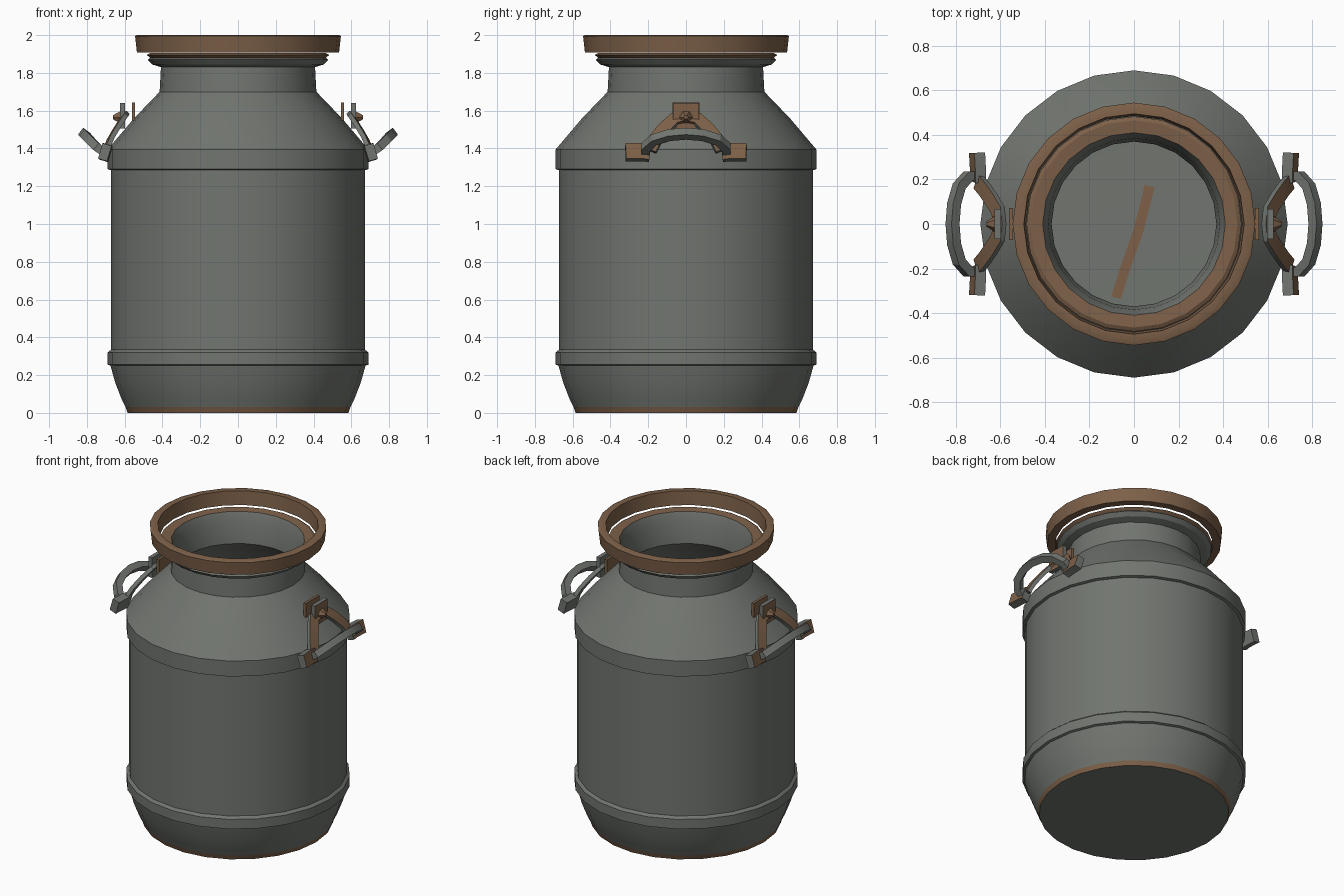
import bpy, bmesh, math
from mathutils import Vector

if "Cube" in bpy.data.objects:
    bpy.data.objects.remove(bpy.data.objects["Cube"], do_unlink=True)


def make_material(name, rgb):
    mat = bpy.data.materials.new(name)
    mat.use_nodes = True
    mat.diffuse_color = (*rgb, 1)
    mat.node_tree.nodes["Principled BSDF"].inputs["Base Color"].default_value = (*rgb, 1)
    return mat


STEEL = make_material("dull steel", (0.165, 0.178, 0.16))
RUST = make_material("rust brown", (0.205, 0.118, 0.066))
SIDES = 24


def finish(name, bm, mats, rule=None, angle=28):
    """Turn a bmesh into a named object; rule(face) picks the material slot."""
    bmesh.ops.recalc_face_normals(bm, faces=bm.faces[:])
    if rule:
        for f in bm.faces:
            f.material_index = rule(f)
    mesh = bpy.data.meshes.new(name)
    bm.to_mesh(mesh)
    bm.free()
    for m in mats:
        mesh.materials.append(m)
    obj = bpy.data.objects.new(name, mesh)
    bpy.context.collection.objects.link(obj)
    bpy.ops.object.select_all(action="DESELECT")
    bpy.context.view_layer.objects.active = obj
    obj.select_set(True)
    bpy.ops.object.shade_smooth_by_angle(angle=math.radians(angle))
    return obj


def lathe(name, profile, mats, rule=None, closed=False):
    """Spin an (r, z) profile round the z axis."""
    bm = bmesh.new()
    verts = [bm.verts.new((r, 0, z)) for r, z in profile]
    pairs = list(zip(verts, verts[1:] + verts[:1]))
    edges = [bm.edges.new(p) for p in (pairs if closed else pairs[:-1])]
    bmesh.ops.spin(bm, geom=verts + edges, cent=(0, 0, 0), axis=(0, 0, 1),
                   angle=math.tau, steps=SIDES, use_duplicate=False)
    bmesh.ops.remove_doubles(bm, verts=bm.verts[:], dist=0.0005)
    return finish(name, bm, mats, rule)


def sweep(name, points, width, depth, facing, mats, rule=None):
    """Carry a rectangular bar along a path; facing is its flat side."""
    bm = bmesh.new()
    pts = [Vector(p) for p in points]
    rings = []
    for i, p in enumerate(pts):
        t = (pts[min(i + 1, len(pts) - 1)] - pts[max(i - 1, 0)]).normalized()
        side = t.cross(Vector(facing)).normalized()
        up = side.cross(t)
        rings.append([bm.verts.new(p + side * a * width / 2 + up * b * depth / 2)
                      for a, b in ((-1, -1), (1, -1), (1, 1), (-1, 1))])
    for a, b in zip(rings, rings[1:]):
        for k in range(4):
            bm.faces.new((a[k], a[(k + 1) % 4], b[(k + 1) % 4], b[k]))
    bm.faces.new(rings[0])
    bm.faces.new(rings[-1])
    return finish(name, bm, mats, rule)


def box(name, centre, size, mats, rule=None):
    bm = bmesh.new()
    bmesh.ops.create_cube(bm, size=1)
    for v in bm.verts:
        v.co = Vector(c + s * q for c, s, q in zip(centre, size, v.co))
    return finish(name, bm, mats, rule)


# Churn shell: base, lower hoop, barrel, upper hoop, shoulder, neck and mouth
shell = [(0, 0), (0.585, 0), (0.595, 0.03), (0.615, 0.07), (0.65, 0.16), (0.675, 0.25),
         (0.69, 0.255), (0.69, 0.32), (0.672, 0.335), (0.672, 1.285),
         (0.69, 1.29), (0.69, 1.395), (0.66, 1.43), (0.55, 1.56), (0.415, 1.70),
         (0.408, 1.83), (0.455, 1.845), (0.478, 1.87), (0.465, 1.88), (0.483, 1.895),
         (0.465, 1.905), (0.41, 1.90), (0.385, 1.84), (0.37, 1.70),
         (0.50, 1.57), (0.64, 1.38), (0.64, 0.27), (0.57, 0.05), (0, 0.04)]


def shell_colour(f):
    z = f.calc_center_median().z
    base_rim = 0.002 < z < 0.025
    mouth_lip = z > 1.883 and f.calc_center_median().xy.length > 0.42
    return int(base_rim or mouth_lip)


lathe("churn_shell", shell, [STEEL, RUST], shell_colour)

# Broad rusty hoop round the mouth
lathe("mouth_hoop", [(0.535, 1.908), (0.545, 1.995), (0.535, 2.0), (0.495, 2.0), (0.485, 1.908)],
      [RUST], closed=True)

# Rust streak on the inside floor
sweep("floor_streak", [(-0.09, -0.36, 0.043), (-0.04, -0.2, 0.043), (0.02, -0.03, 0.043),
                       (0.07, 0.17, 0.043)], 0.045, 0.006, (0, 0, 1), [RUST])

# Handles and brackets on both sides
for side, s in (("left", 1), ("right", -1)):
    def outward_rust(f, s=s):
        return int(f.normal.x * s > 0.5)

    def mirrored(half, s=s):
        path = [(x * s, -y, z) for x, y, z in half]
        return path + [(x * s, y, z) for x, y, z in reversed(half) if y > 0]

    # Bail handle leaning outward
    bail = [(0.695, 0.215, 1.37), (0.745, 0.215, 1.405), (0.785, 0.17, 1.445),
            (0.808, 0.09, 1.47), (0.815, 0, 1.478)]
    sweep(side + "_handle", mirrored(bail), 0.045, 0.045, (-0.6 * s, 0, 0.8), [STEEL])

    # Arched bracket strap lying against the shoulder
    strap = [(0.70, 0.19, 1.39), (0.675, 0.16, 1.45), (0.64, 0.11, 1.51),
             (0.61, 0.06, 1.555), (0.605, 0, 1.565)]
    sweep(side + "_bracket_strap", mirrored(strap), 0.07, 0.025, (0.77 * s, 0, 0.64),
          [STEEL, RUST], outward_rust)

    # Pivot ends of the handle
    for end, e in (("front", -1), ("back", 1)):
        sweep(f"{side}_{end}_pivot", [(0.70 * s, 0.19 * e, 1.375), (0.70 * s, 0.23 * e, 1.38),
                                      (0.705 * s, 0.32 * e, 1.38)],
              0.085, 0.05, (s, 0, 0.3), [STEEL, RUST], outward_rust)

    # Upright plates of the bracket
    box(side + "_back_plate", (0.553 * s, 0, 1.595), (0.018, 0.145, 0.095), [RUST])
    box(side + "_front_plate", (0.612 * s, 0, 1.572), (0.028, 0.135, 0.135),
        [STEEL, RUST], outward_rust)

    # Pointed stud on the front plate
    bm = bmesh.new()
    bmesh.ops.create_cone(bm, segments=6, radius1=0.038, radius2=0.012, depth=0.04, cap_ends=True)
    for v in bm.verts:
        v.co = Vector((s * (0.642 + v.co.z), v.co.y, 1.565 + v.co.x))
    finish(side + "_stud", bm, [RUST])
